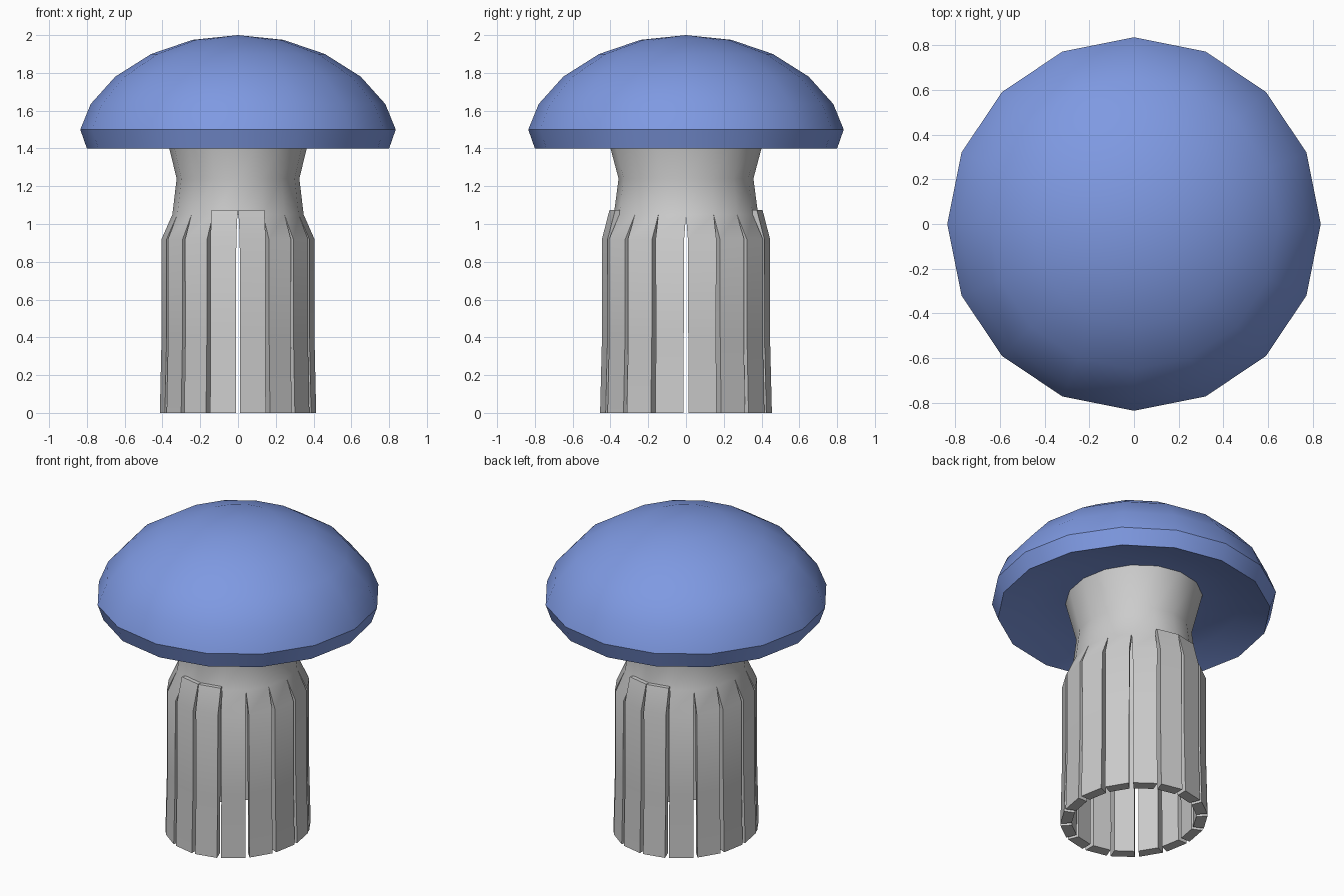
import bpy, bmesh
from math import sin, cos, pi, radians

if "Cube" in bpy.data.objects:
    bpy.data.objects.remove(bpy.data.objects["Cube"])

SIDES = 16
STEP = 2 * pi / SIDES
SQUASH = 0.91  # the stem is slightly narrower in x


def finish(name, bm, angle):
    bmesh.ops.remove_doubles(bm, verts=bm.verts, dist=0.0005)
    bmesh.ops.recalc_face_normals(bm, faces=bm.faces)
    mesh = bpy.data.meshes.new(name)
    bm.to_mesh(mesh)
    bm.free()
    ob = bpy.data.objects.new(name, mesh)
    bpy.context.collection.objects.link(ob)
    bpy.ops.object.select_all(action='DESELECT')
    ob.select_set(True)
    bpy.context.view_layer.objects.active = ob
    bpy.ops.object.shade_smooth_by_angle(angle=radians(angle))
    return ob


def lathe(bm, profile, sx=1.0):
    rings = []
    for r, z in profile:
        if r == 0:
            rings.append([bm.verts.new((0, 0, z))] * SIDES)
        else:
            rings.append([bm.verts.new((sx * r * cos(i * STEP), r * sin(i * STEP), z))
                          for i in range(SIDES)])
    for a, b in zip(rings, rings[1:]):
        for i in range(SIDES):
            j = (i + 1) % SIDES
            bm.faces.new(dict.fromkeys((a[i], a[j], b[j], b[i])))


def strip(bm, i, levels, cap_top):
    """One hanging slat; levels are (outer radius, inner radius, z, half gap)."""
    rings = []
    for ro, ri, z, gap in levels:
        ring = []
        for r, ang, g in ((ro, i * STEP, gap), (ro, (i + 1) * STEP, -gap),
                          (ri, (i + 1) * STEP, -gap), (ri, i * STEP, gap)):
            t = ang + g / r
            ring.append(bm.verts.new((SQUASH * r * cos(t), r * sin(t), z)))
        rings.append(ring)
    for a, b in zip(rings, rings[1:]):
        for k in range(4):
            n = (k + 1) % 4
            bm.faces.new((a[k], a[n], b[n], b[k]))
    bm.faces.new(rings[0])
    if cap_top:
        bm.faces.new(rings[-1])


# Cap: domed top, bevelled rim and hollowed underside
bm = bmesh.new()
lathe(bm, [(0, 2.0), (0.24, 1.975), (0.46, 1.9), (0.65, 1.78), (0.78, 1.635),
           (0.835, 1.5), (0.80, 1.4), (0.62, 1.46), (0.42, 1.49), (0, 1.5)])
cap = finish("cap", bm, 35)
mat = bpy.data.materials.new("cap_blue")
mat.diffuse_color = (0.21, 0.32, 0.76, 1)
mat.use_nodes = True
mat.node_tree.nodes["Principled BSDF"].inputs["Base Color"].default_value = mat.diffuse_color
cap.data.materials.append(mat)

# Stem: flared neck splitting into slats that hang to the ground
body = [(0.455, 0.385, 0.0, 0.013), (0.445, 0.38, 0.4, 0.012), (0.445, 0.38, 0.92, 0.010)]
bm = bmesh.new()
lathe(bm, [(0.382, 1.05), (0.357, 1.24), (0.425, 1.495),
           (0.36, 1.495), (0.295, 1.24), (0.32, 1.05)], SQUASH)
raised = (3, 4, 11, 12)
for i in range(SIDES):
    if i not in raised:
        strip(bm, i, body + [(0.382, 0.32, 1.05, 0)], False)
finish("stem", bm, 32)

# Front and back slats end in a small ledge over the neck
bm = bmesh.new()
for i in raised:
    strip(bm, i, body + [(0.405, 0.34, 1.075, 0.002)], True)
finish("ledged_slats", bm, 32)
